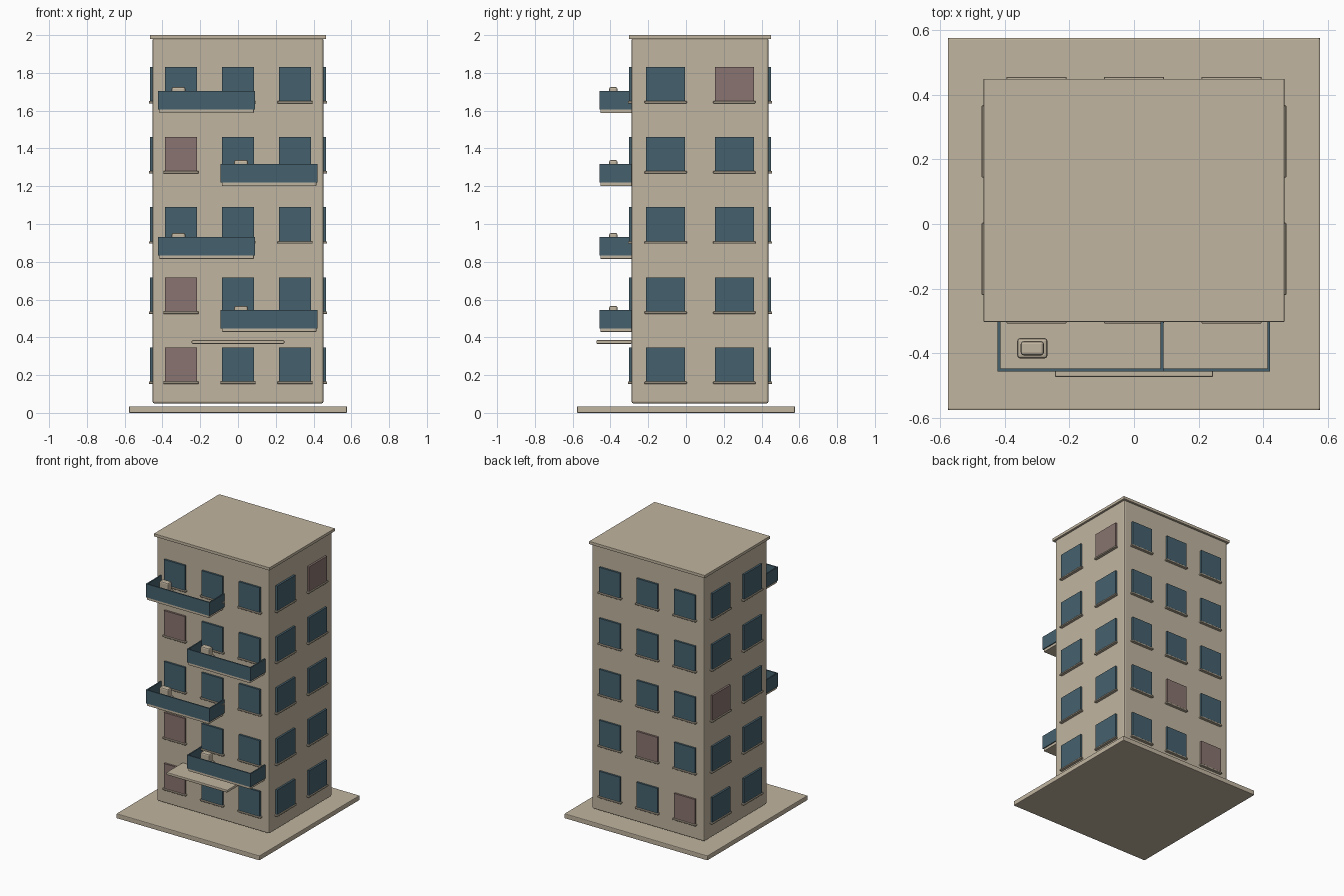
import bpy
from mathutils import Matrix, Vector

old = bpy.data.objects.get("Cube")
if old:
    bpy.data.objects.remove(old, do_unlink=True)


def material(name, r, g, b):
    m = bpy.data.materials.new(name)
    m.use_nodes = True
    m.diffuse_color = (r, g, b, 1)
    m.node_tree.nodes["Principled BSDF"].inputs["Base Color"].default_value = (r, g, b, 1)
    return m


BEIGE = material("beige plaster", 0.53, 0.46, 0.35)
BLUE = material("dark blue glass", 0.06, 0.12, 0.155)
PINK = material("dusky pink curtain", 0.25, 0.175, 0.16)


def box(name, lo, hi, mat, bevel=0.0, segments=2, frame=None):
    """Box between two corners, optionally placed in a wall's own frame."""
    bpy.ops.mesh.primitive_cube_add(size=1)
    ob = bpy.context.object
    ob.name = name
    lo, hi = Vector(lo), Vector(hi)
    ob.data.transform(Matrix.Translation((lo + hi) / 2) @ Matrix.Diagonal((*(hi - lo), 1)))
    if frame:
        ob.data.transform(frame)
    ob.data.materials.append(mat)
    if bevel:
        mod = ob.modifiers.new("soft edges", "BEVEL")
        mod.width = bevel
        mod.segments = segments
    return ob


# Main masses
HALF_X, FRONT, BACK = 0.452, -0.288, 0.436
MID_Y = (FRONT + BACK) / 2
HALF_Y = (BACK - FRONT) / 2
box("ground_slab", (-0.577, -0.577, 0), (0.577, 0.577, 0.035), BEIGE, 0.005)
box("tower_body", (-HALF_X, FRONT, 0.05), (HALF_X, BACK, 1.985), BEIGE, 0.01)
box("roof_slab", (-0.466, -0.303, 1.979), (0.466, 0.45, 2.0), BEIGE, 0.002)
box("entrance_canopy", (-0.245, -0.474, 0.366), (0.245, FRONT, 0.385), BEIGE, 0.004)

# Windows: each wall has a frame with x along the wall and -y pointing out
FLOORS = 5
FLOOR_STEP = 0.3715


def wall_frame(quarter_turns, distance):
    turn = Matrix.Rotation(quarter_turns * 1.5707963, 4, "Z")
    return Matrix.Translation((0, MID_Y, 0)) @ turn @ Matrix.Translation((0, -distance, 0))


# name, turns, distance from centre, column spacing, columns, width, (column, floor) of curtains
WALLS = [
    ("front", 0, HALF_Y, 0.302, (-1, 0, 1), 0.169, {(-1, 0), (-1, 1), (-1, 3)}),
    ("left", 1, HALF_X, 0.364, (-0.5, 0.5), 0.206, {(0.5, 4)}),
    ("back", 2, HALF_Y, 0.302, (-1, 0, 1), 0.169, {(1, 0), (0, 1)}),
    ("right", 3, HALF_X, 0.364, (-0.5, 0.5), 0.206, {(-0.5, 2)}),
]
for wall, turns, dist, spacing, columns, width, curtains in WALLS:
    frame = wall_frame(turns, dist)
    for floor in range(FLOORS):
        z = 0.163 + floor * FLOOR_STEP
        for col in columns:
            x, w = col * spacing, width / 2
            glass = PINK if (col, floor) in curtains else BLUE
            box(f"{wall}_window", (x - w, -0.014, z), (x + w, 0.005, z + 0.183),
                glass, frame=frame)
            box(f"{wall}_window_sill", (x - w - 0.009, -0.02, z - 0.01),
                (x + w + 0.009, 0.005, z + 0.002), BEIGE, 0.002, 1, frame)

# Balconies alternate sides going up
T = 0.009
for i in range(4):
    cx = 0.165 if i % 2 == 0 else -0.166
    z = 0.448 + i * 0.3862
    top = z + 0.098
    x0, x1, y0 = cx - 0.257, cx + 0.257, -0.457
    box("balcony_slab", (x0 + 0.007, y0 + 0.004, z - 0.019), (x1 - 0.007, FRONT, z + 0.004),
        BEIGE, 0.003)
    box("balcony_front_panel", (x0, y0, z), (x1, y0 + T, top), BLUE)
    for a in (x0, x1 - T):
        box("balcony_side_panel", (a, y0 + T, z), (a + T, FRONT, top), BLUE)
    # Small stepped box standing on the balcony
    px, py = cx - 0.149, -0.385
    box("planter_base", (px - 0.047, py - 0.032, z + 0.003), (px + 0.047, py + 0.032, z + 0.06),
        BEIGE, 0.01)
    box("planter_top", (px - 0.036, py - 0.022, z + 0.05), (px + 0.036, py + 0.022, z + 0.118),
        BEIGE, 0.009)
